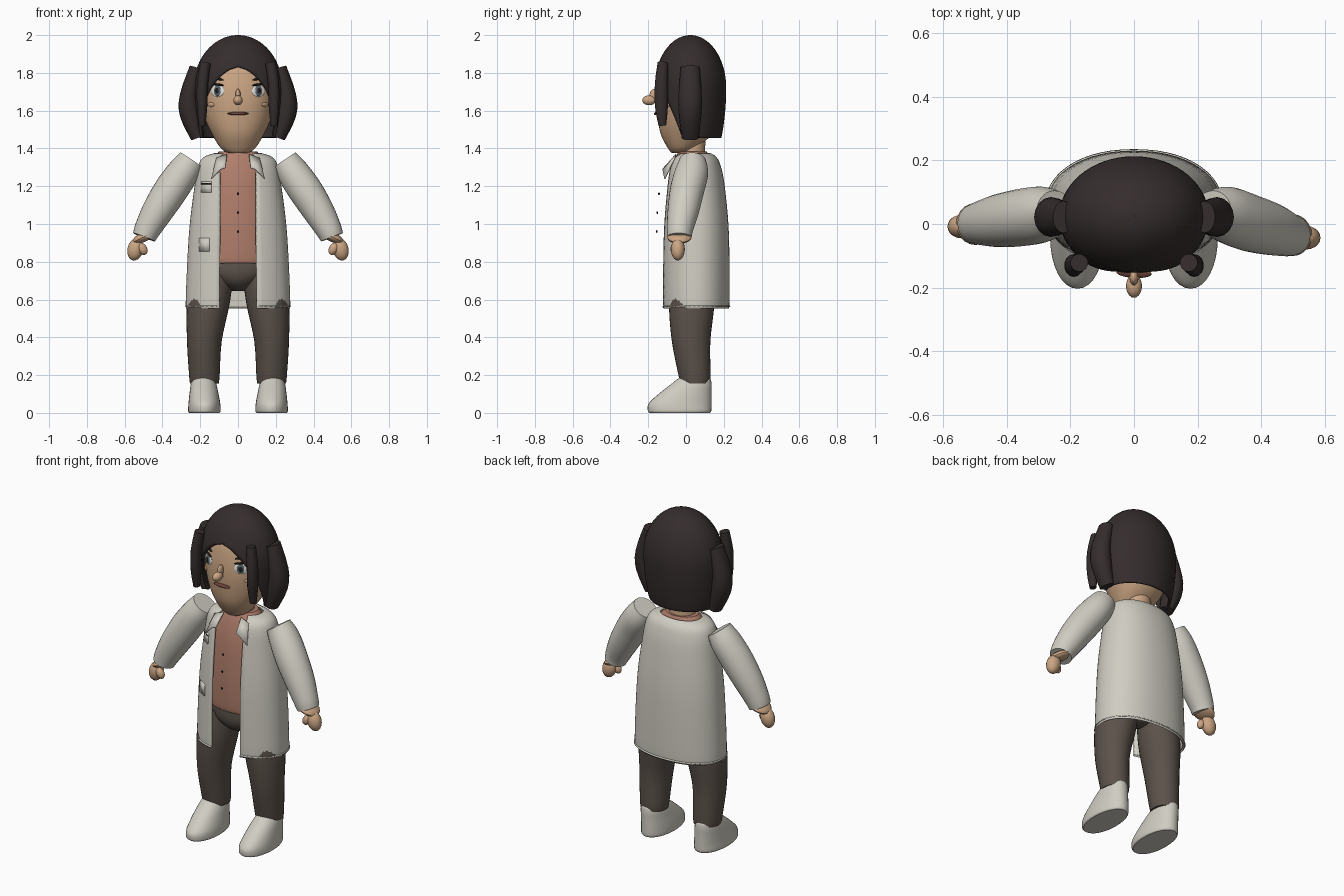
import bpy, bmesh, math
from mathutils import Vector, Matrix

if "Cube" in bpy.data.objects:
    bpy.data.objects.remove(bpy.data.objects["Cube"])


def mat(name, r, g, b):
    m = bpy.data.materials.new(name)
    m.diffuse_color = (r, g, b, 1)
    m.use_nodes = True
    m.node_tree.nodes["Principled BSDF"].inputs["Base Color"].default_value = m.diffuse_color
    return m


HAIR = mat("dark_hair", .036, .026, .026)
SKIN = mat("skin", .60, .38, .23)
COAT = mat("off_white", .63, .61, .54)
SHIRT = mat("terracotta", .44, .21, .15)
PANTS = mat("brown_grey", .105, .083, .068)
WHITE = mat("eye_white", .75, .75, .72)
IRIS = mat("slate_iris", .10, .13, .15)
INK = mat("near_black", .012, .011, .012)
LIP = mat("brown_lip", .14, .055, .04)


def finish(name, bm, material, thick=0):
    me = bpy.data.meshes.new(name)
    bm.to_mesh(me)
    bm.free()
    me.materials.append(material)
    ob = bpy.data.objects.new(name, me)
    bpy.context.collection.objects.link(ob)
    bpy.ops.object.select_all(action='DESELECT')
    ob.select_set(True)
    bpy.context.view_layer.objects.active = ob
    bpy.ops.object.shade_smooth_by_angle(angle=math.radians(40))
    if thick:
        s = ob.modifiers.new("thickness", 'SOLIDIFY')
        s.thickness, s.offset = thick, -1
    return ob


def smooth(rows, n=5):
    """Spline through the rows so few sections give a smooth body."""
    out = []
    for i in range(len(rows) - 1):
        a, b, c, d = (rows[max(0, min(len(rows) - 1, i + k))] for k in (-1, 0, 1, 2))
        for s in range(n):
            t = s / n
            out.append([.5 * (2*q + (r - p)*t + (2*p - 5*q + 4*r - u)*t*t
                              + (3*q - p - 3*r + u)*t**3) for p, q, r, u in zip(a, b, c, d)])
    return out + [list(rows[-1])]


def loft(name, rows, material, seg=32, power=1, bend=False, thick=0):
    """Rows, bottom to top: x, y, z, rx, ry [, half angle of a front opening]."""
    bm = bmesh.new()
    opened = len(rows[0]) > 5
    rings = []
    for i, r in enumerate(rows):
        c = Vector(r[:3])
        turn = Matrix.Identity(3)
        if bend:
            t = Vector(rows[min(i + 1, len(rows) - 1)][:3]) - Vector(rows[max(i - 1, 0)][:3])
            turn = Vector((0, 0, 1)).rotation_difference(t).to_matrix()
        w = math.radians(r[5]) if opened else 0
        ring = []
        for k in range(seg + opened):
            a = w + (2 * math.pi - 2 * w) * k / seg
            s, q = math.sin(a), -math.cos(a)
            p = Vector((math.copysign(abs(s)**power, s) * r[3],
                        math.copysign(abs(q)**power, q) * r[4], 0))
            ring.append(bm.verts.new(c + turn @ p))
        rings.append(ring)
    for lo, hi in zip(rings, rings[1:]):
        for k in range(seg):
            j = (k + 1) % len(lo)
            bm.faces.new((lo[k], lo[j], hi[j], hi[k]))
    if not opened:
        bm.faces.new(rings[0][::-1])
        bm.faces.new(rings[-1])
    bmesh.ops.remove_doubles(bm, verts=bm.verts, dist=.0002)
    return finish(name, bm, material, thick)


def ball(name, loc, size, material, rot=None, seg=20):
    bm = bmesh.new()
    bmesh.ops.create_uvsphere(bm, u_segments=seg, v_segments=seg // 2, radius=1)
    m = Matrix.Translation(loc) @ (rot or Matrix.Identity(4)) @ Matrix.Diagonal((*size, 1))
    bmesh.ops.transform(bm, matrix=m, verts=bm.verts)
    return finish(name, bm, material)


def plate(name, pts, material, thick=.006):
    bm = bmesh.new()
    bm.faces.new([bm.verts.new(p) for p in pts])
    bm.normal_update()
    if sum(f.normal.y for f in bm.faces) > 0:
        bmesh.ops.reverse_faces(bm, faces=bm.faces)
    return finish(name, bm, material, thick)


def on_front(ob, x, z):
    """Point and outward frame on the front of a part."""
    bpy.context.view_layer.update()
    hit, p, n, _ = ob.ray_cast((x, -1, z), (0, 1, 0))
    return p, n, (-n).to_track_quat('Y', 'Z').to_matrix().to_4x4()


# head and neck
head = loft("head", smooth([
    (0, -.03, 1.375, .05, .045), (0, -.02, 1.40, .09, .075), (0, .0, 1.47, .135, .132),
    (0, .01, 1.55, .172, .158), (0, .015, 1.65, .195, .17), (0, .02, 1.75, .197, .166),
    (0, .02, 1.84, .16, .14), (0, .02, 1.93, .07, .06)]), SKIN, 40, .94)
loft("neck", [(0, .03, 1.32, .085, .08), (0, .03, 1.38, .075, .07), (0, .03, 1.47, .075, .075)], SKIN)

# hair cap with an arched face opening
rows = []
for i in range(61):
    t = i / 60
    if t < .5:
        z = 1.455 + (1.72 - 1.455) * t * 2
        f = .86 + .14 * math.sin(math.pi * t)**.8
    else:
        a = (t - .5) * math.pi
        z, f = 1.72 + .28 * math.sin(a), max(math.cos(a), .001)
    w = 75 * (max(0, 1.833 - z) / .378)**.55
    rows.append((0, .023, z, .235 * f, .19 * f, w))
loft("hair_cap", rows, HAIR, 48, thick=.012)

# hanging hair locks
for s in (-1, 1):
    loft("side_lock", smooth([
        (s*.213, .022, 1.455, .036, .045), (s*.252, .022, 1.58, .056, .06),
        (s*.258, .022, 1.68, .05, .062), (s*.222, .022, 1.83, .034, .05)], 3), HAIR, 16, bend=True)
    loft("front_lock", smooth([
        (s*.19, -.125, 1.52, .018, .02), (s*.19, -.13, 1.62, .028, .034),
        (s*.188, -.13, 1.74, .03, .035), (s*.172, -.122, 1.855, .028, .028)], 3), HAIR, 14, bend=True)

# face details
for s in (-1, 1):
    p, n, r = on_front(head, s*.108, 1.705)
    ball("eye", p, (.038, .006, .032), WHITE, r)
    ball("iris", p + n*.004, (.021, .005, .028), IRIS, r)
    ball("pupil", p + n*.008, (.011, .003, .015), INK, r)
    for nm, x, z, tilt, size in (("eyelash", .108, 1.738, .12, (.04, .006, .006)),
                                 ("eyebrow", .102, 1.768, .25, (.032, .006, .007))):
        p, n, r = on_front(head, s*x, z)
        ball(nm, p + n*.005, size, INK, r @ Matrix.Rotation(-s*tilt, 4, 'Y'))
    p, n, r = on_front(head, s*.143, 1.632)
    ball("cheek", p, (.024, .007, .012), SKIN, r)
ball("nose_bridge", (0, -.168, 1.68), (.014, .025, .035), SKIN)
ball("nose_tip", (0, -.195, 1.655), (.025, .037, .026), SKIN)
p, n, r = on_front(head, 0, 1.585)
ball("mouth", p + n*.002, (.056, .016, .009), LIP, r)

# shirt with buttons
loft("shirt", smooth([
    (0, .035, .79, .195, .125), (0, .035, .82, .205, .135), (0, .035, 1.0, .2, .138),
    (0, .035, 1.2, .18, .125), (0, .035, 1.32, .15, .1), (0, .035, 1.385, .1, .075)]), SHIRT)
for z, y in ((.96, -.155), (1.06, -.152), (1.16, -.143)):
    ball("button", (0, y, z), (.007, .005, .007), INK, seg=10)

# open coat
coat = loft("coat", smooth([
    (0, .05, .56, .268, .172, 19), (0, .05, .59, .277, .18, 19), (0, .05, .95, .26, .177, 20),
    (0, .048, 1.2, .23, .157, 23), (0, .045, 1.31, .21, .138, 26),
    (0, .045, 1.355, .18, .115, 30), (0, .045, 1.375, .125, .085, 38)], 6), COAT, 48, .92, thick=.012)
for s in (-1, 1):
    plate("lapel", [(s*x, y, z) for x, y, z in (
        (.06, -.055, 1.37), (.115, -.062, 1.35), (.142, -.115, 1.24), (.095, -.125, 1.29),
        (.068, -.118, 1.30))], COAT)

# coat pockets with a dark trim
for nm, x, z, h in (("chest_pocket", -.17, 1.195, .029), ("lower_pocket", -.18, .89, .035)):
    for part, lo, hi, lift, m in (("", -h, h, .005, COAT), ("_trim", h*.5, h*.72, .008, INK)):
        if part and z < 1:
            continue
        plate(nm + part, [on_front(coat, x + dx, z + dz)[0] + Vector((0, -lift, 0))
                          for dx, dz in ((-.027, lo), (.027, lo), (.027, hi), (-.027, hi))], m)

# trousers
loft("trouser_hips", smooth([
    (0, .035, .645, .03, .04), (0, .035, .68, .1, .1), (0, .035, .74, .18, .128),
    (0, .035, .83, .2, .125)]), PANTS)
for s in (-1, 1):
    loft("trouser_leg", smooth([
        (s*.178, .048, .155, .076, .078), (s*.178, .045, .2, .081, .085),
        (s*.178, .027, .38, .092, .102), (s*.157, .03, .58, .113, .12),
        (s*.13, .035, .76, .11, .11)]), PANTS)

# shoes
for s in (-1, 1):
    loft("shoe", smooth([
        (s*.178, -.033, 0, .08, .16), (s*.178, -.034, .012, .086, .168),
        (s*.178, -.031, .05, .084, .166), (s*.18, -.005, .1, .077, .14),
        (s*.182, .03, .155, .067, .105), (s*.183, .045, .185, .052, .08),
        (s*.183, .05, .2, .02, .035)]), COAT, 32, .95)

# sleeves, cuffs and hands
for s, y in ((-1, 0), (1, -.035)):
    loft("sleeve", smooth([
        (s*.497, y, .93, .062, .064), (s*.478, y + .003, .975, .07, .07),
        (s*.425, y*.7 + .01, 1.07, .083, .083), (s*.355, y*.4 + .02, 1.18, .09, .09),
        (s*.29, .03, 1.275, .085, .088), (s*.247, .035, 1.338, .072, .07)]), COAT, 28, bend=True)
    tilt = Matrix.Rotation(s*-.5, 4, 'Y') @ Matrix.Rotation(math.pi, 4, 'X')
    ball("cuff", (s*.498, y, .932), (.068, .066, .026), SKIN, Matrix.Rotation(s*.45, 4, 'Y'))
    ball("hand", (s*.543, y - .008, .866), (.042, .037, .06), SKIN, Matrix.Rotation(s*-.25, 4, 'Y'))
    ball("thumb", (s*.505, y - .025, .868), (.024, .022, .034), SKIN, Matrix.Rotation(s*.5, 4, 'Y'))
